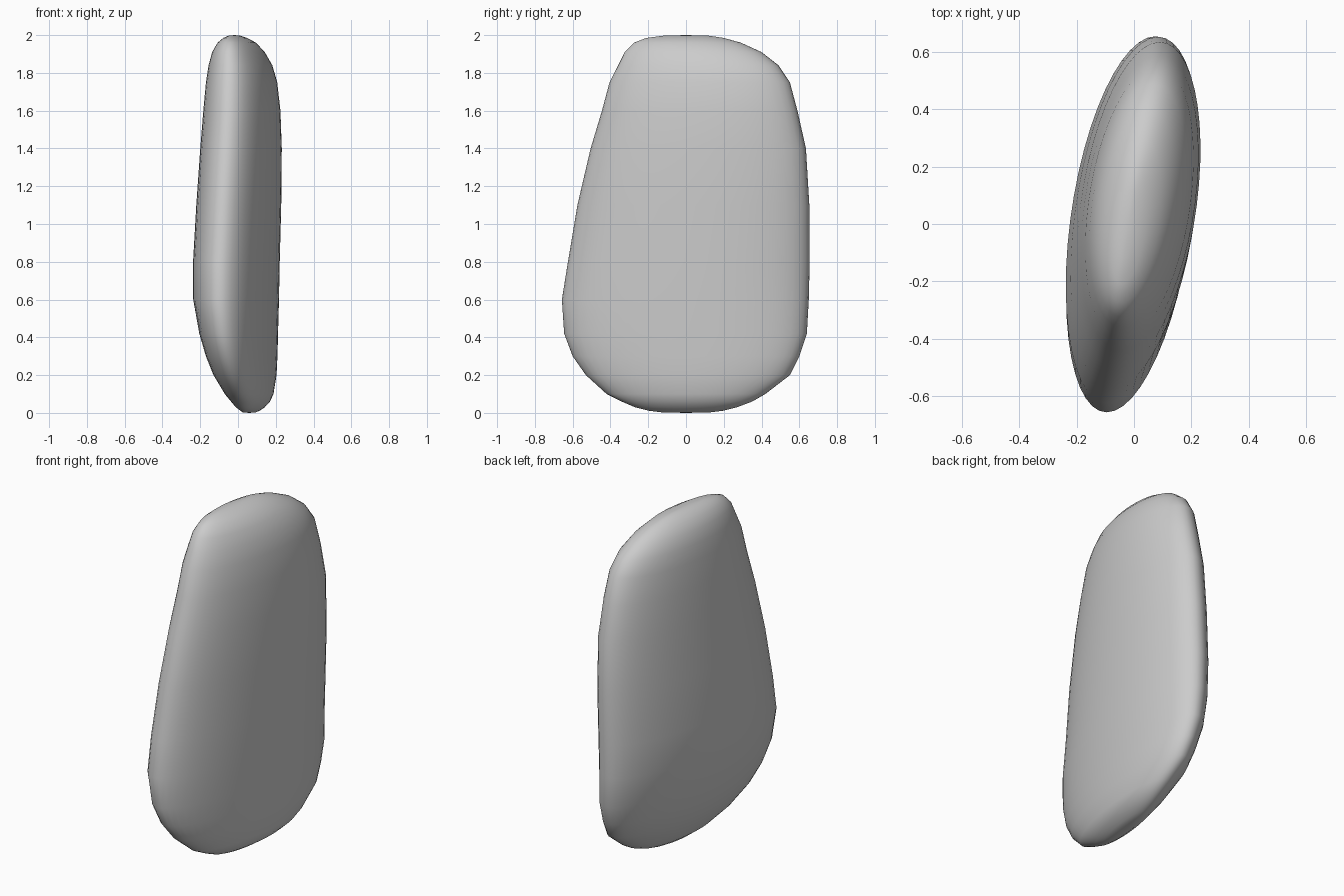
import bpy, bmesh, math

# Cross-sections: height, y min, y max, x min, x max
SECTIONS = [
    (0.003, -0.13, 0.13, 0.025, 0.095),
    (0.012, -0.20, 0.20, 0.012, 0.115),
    (0.03, -0.27, 0.27, -0.012, 0.142),
    (0.06, -0.34, 0.35, -0.037, 0.170),
    (0.10, -0.42, 0.42, -0.070, 0.188),
    (0.20, -0.53, 0.55, -0.130, 0.204),
    (0.30, -0.60, 0.60, -0.170, 0.209),
    (0.42, -0.645, 0.64, -0.205, 0.212),
    (0.60, -0.657, 0.65, -0.237, 0.217),
    (0.80, -0.625, 0.655, -0.238, 0.221),
    (1.10, -0.575, 0.653, -0.221, 0.229),
    (1.40, -0.505, 0.635, -0.200, 0.232),
    (1.60, -0.445, 0.59, -0.184, 0.225),
    (1.75, -0.405, 0.55, -0.170, 0.208),
    (1.84, -0.36, 0.49, -0.156, 0.182),
    (1.91, -0.325, 0.40, -0.137, 0.142),
    (1.96, -0.275, 0.29, -0.108, 0.095),
    (1.985, -0.21, 0.20, -0.078, 0.048),
    (1.997, -0.12, 0.12, -0.050, 0.012),
]
SIDES = 48
TILT = 0.13  # x lean per unit y of each oval section

# Stone slab: skewed ovals lofted from bottom to top
bm = bmesh.new()
rings = []
for z, y0, y1, x0, x1 in SECTIONS:
    b, half = (y1 - y0) / 2, (x1 - x0) / 2
    k = min(TILT * b, half * 0.75)
    a = math.sqrt(half * half - k * k)
    ring = []
    for i in range(SIDES):
        t = 2 * math.pi * i / SIDES
        c, s = math.cos(t), math.sin(t)
        ring.append(bm.verts.new(((x0 + x1) / 2 + a * c + k * s,
                                  (y0 + y1) / 2 + b * s, z)))
    rings.append(ring)
for low, high in zip(rings, rings[1:]):
    for i in range(SIDES):
        j = (i + 1) % SIDES
        bm.faces.new((low[i], low[j], high[j], high[i]))

# Rounded end caps
for ring, z, flip in ((rings[0], 0.0, True), (rings[-1], 2.0, False)):
    n = len(ring)
    tip = bm.verts.new((sum(v.co.x for v in ring) / n, sum(v.co.y for v in ring) / n, z))
    for i in range(n):
        p, q = ring[i], ring[(i + 1) % n]
        bm.faces.new((q, p, tip) if flip else (p, q, tip))

for f in bm.faces:
    f.smooth = True
mesh = bpy.data.meshes.new("stone_slab")
bm.to_mesh(mesh)
bm.free()
slab = bpy.data.objects.new("stone_slab", mesh)
bpy.context.collection.objects.link(slab)
